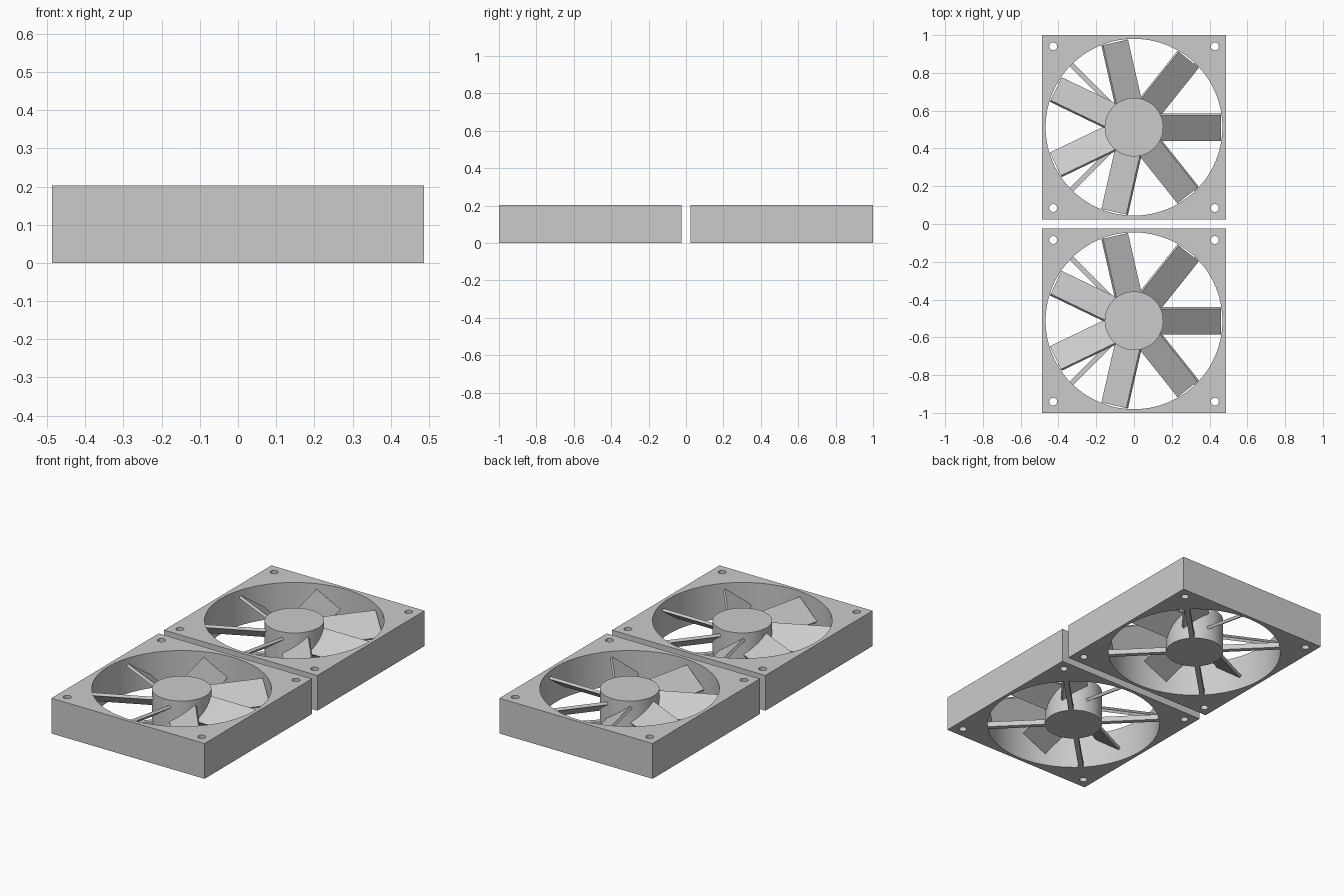
import bpy
import bmesh
from math import cos, sin, pi, radians
from mathutils import Matrix

cube = bpy.data.objects.get("Cube")
if cube:
    bpy.data.objects.remove(cube, do_unlink=True)

SIDE, DEPTH = 0.975, 0.203
BORE, HUB = 0.468, 0.155
HALF = SIDE / 2

grey = bpy.data.materials.new("plain grey")
grey.use_nodes = True
grey.diffuse_color = (0.6, 0.6, 0.6, 1)
grey.node_tree.nodes["Principled BSDF"].inputs["Base Color"].default_value = grey.diffuse_color


def smooth(obj):
    bpy.ops.object.select_all(action='DESELECT')
    obj.select_set(True)
    bpy.context.view_layer.objects.active = obj
    bpy.ops.object.shade_smooth_by_angle(angle=radians(30))


def circle(radius, x=0, y=0, sides=96):
    return [(x + radius * cos(2 * pi * i / sides), y + radius * sin(2 * pi * i / sides))
            for i in range(sides)]


def plate(name, outlines, y):
    """Extrude flat outlines; inner ones become through holes."""
    curve = bpy.data.curves.new(name, 'CURVE')
    curve.dimensions = '2D'
    curve.fill_mode = 'BOTH'
    curve.extrude = DEPTH / 2
    for points in outlines:
        spline = curve.splines.new('POLY')
        spline.points.add(len(points) - 1)
        for p, co in zip(spline.points, points):
            p.co = (*co, 0, 1)
        spline.use_cyclic_u = True
    obj = bpy.data.objects.new(name, curve)
    bpy.context.collection.objects.link(obj)
    obj.location = (0, y, DEPTH / 2)
    bpy.ops.object.select_all(action='DESELECT')
    obj.select_set(True)
    bpy.context.view_layer.objects.active = obj
    bpy.ops.object.convert(target='MESH')
    obj = bpy.context.view_layer.objects.active
    # Weld the caps to the walls
    bm = bmesh.new()
    bm.from_mesh(obj.data)
    bmesh.ops.remove_doubles(bm, verts=bm.verts, dist=0.0001)
    bmesh.ops.recalc_face_normals(bm, faces=bm.faces)
    bm.to_mesh(obj.data)
    bm.free()
    obj.data.materials.clear()
    obj.data.materials.append(grey)
    smooth(obj)


def radial_bar(name, y, angle, inner, outer, width, thick, z, tilt=0):
    """Box pointing outward from the hub, pitched about its own length."""
    bm = bmesh.new()
    bmesh.ops.create_cube(bm, size=1)
    bm.transform(Matrix.Translation(((inner + outer) / 2, 0, z))
                 @ Matrix.Rotation(tilt, 4, 'X')
                 @ Matrix.Diagonal((outer - inner, width, thick, 1)))
    bm.transform(Matrix.Rotation(angle, 4, 'Z'))
    mesh = bpy.data.meshes.new(name)
    bm.to_mesh(mesh)
    bm.free()
    mesh.materials.append(grey)
    obj = bpy.data.objects.new(name, mesh)
    obj.location.y = y
    bpy.context.collection.objects.link(obj)


def fan(label, y):
    # Square housing with round bore and four corner screw holes
    square = [(-HALF, -HALF), (HALF, -HALF), (HALF, HALF), (-HALF, HALF)]
    holes = [circle(0.021, sx * 0.428, sy * 0.428, 24) for sx in (-1, 1) for sy in (-1, 1)]
    plate(label + "_housing", [square, circle(BORE)] + holes, y)
    # Central hub
    plate(label + "_hub", [circle(HUB, sides=64)], y)
    # Seven pitched blades
    for i in range(7):
        radial_bar(f"{label}_blade_{i + 1}", y, 2 * pi * i / 7, 0.14, 0.46,
                   0.165, 0.016, 0.12, radians(35))
    # Four diagonal struts holding the hub
    for i in range(4):
        radial_bar(f"{label}_strut_{i + 1}", y, pi / 4 + i * pi / 2, 0.14, BORE + 0.005,
                   0.027, 0.03, 0.016)


fan("front_fan", HALF - 1)
fan("back_fan", 1 - HALF)
